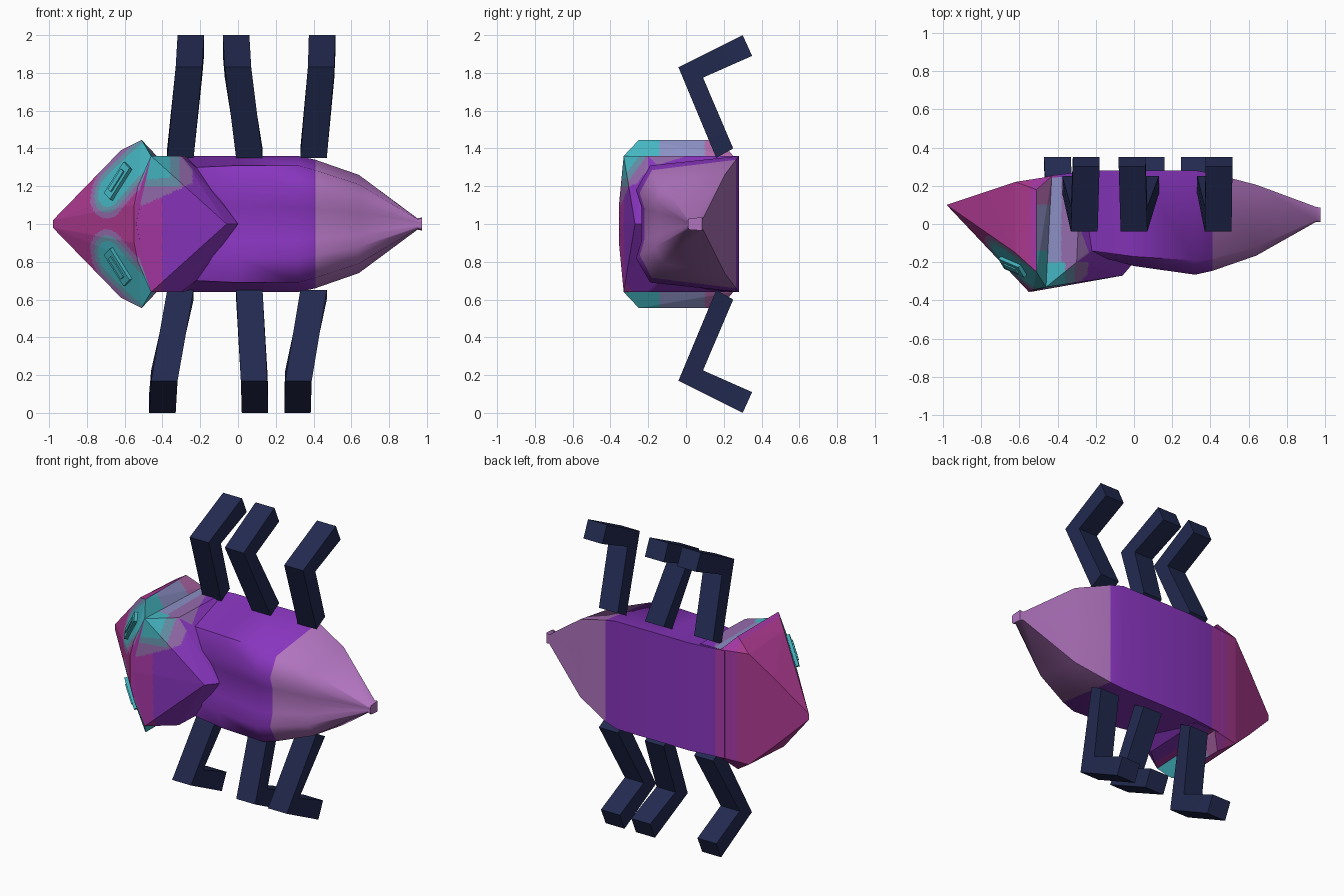
import bpy, bmesh
from mathutils import Vector, Matrix
from mathutils.bvhtree import BVHTree

if "Cube" in bpy.data.objects:
    bpy.data.objects.remove(bpy.data.objects["Cube"])


def material(name, rgb):
    m = bpy.data.materials.new(name)
    m.use_nodes = True
    m.diffuse_color = (*rgb, 1)
    m.node_tree.nodes["Principled BSDF"].inputs["Base Color"].default_value = (*rgb, 1)
    return m


VIOLET, MAUVE, PINK, MAGENTA, TEAL, SLATE, HAZE, LILAC, ROSE, NAVY = range(10)
MATS = [material("violet", (.25, .036, .52)), material("mauve", (.44, .175, .52)),
        material("pink", (.42, .042, .28)), material("magenta", (.39, .04, .38)),
        material("teal", (.06, .47, .54)), material("slate_teal", (.14, .30, .42)),
        material("haze", (.30, .15, .42)), material("lilac", (.26, .28, .55)),
        material("rose", (.44, .14, .40)), material("navy", (.016, .023, .08))]


def finish(name, bm, rule, angle=0.5):
    """Colour faces by a rule and turn the bmesh into an object."""
    bmesh.ops.recalc_face_normals(bm, faces=bm.faces)
    bm.normal_update()
    for f in bm.faces:
        f.material_index = rule(f.calc_center_median(), f.normal)
    me = bpy.data.meshes.new(name)
    bm.to_mesh(me)
    bm.free()
    for m in MATS:
        me.materials.append(m)
    ob = bpy.data.objects.new(name, me)
    bpy.context.collection.objects.link(ob)
    bpy.ops.object.select_all(action='DESELECT')
    ob.select_set(True)
    bpy.context.view_layer.objects.active = ob
    bpy.ops.object.shade_smooth_by_angle(angle=angle)


def loft(rings):
    bm = bmesh.new()
    rows = [[bm.verts.new(p) for p in r] for r in rings]
    n = len(rows[0])
    for a, b in zip(rows, rows[1:]):
        for i in range(n):
            j = (i + 1) % n
            bm.faces.new((a[i], a[j], b[j], b[i]))
    bm.faces.new(rows[0])
    bm.faces.new(rows[-1])
    return bm


def mirrored_hull(points, cuts):
    """Convex hull of points (x, y, half height) mirrored about z = 1."""
    bm = bmesh.new()
    for p in points:
        for s in ((1, -1) if p[2] else (1,)):
            bm.verts.new((p[0], p[1], 1 + s * p[2]))
    r = bmesh.ops.convex_hull(bm, input=bm.verts)
    loose = {g for g in r["geom_interior"] + r["geom_unused"] if isinstance(g, bmesh.types.BMVert)}
    bmesh.ops.delete(bm, geom=list(loose), context='VERTS')
    bmesh.ops.recalc_face_normals(bm, faces=bm.faces)
    tree = BVHTree.FromBMesh(bm)
    bmesh.ops.subdivide_edges(bm, edges=bm.edges, cuts=cuts, use_grid_fill=True)
    return bm, tree


def patch_distance(c):
    """Distance to the line running from the eye to the shoulder."""
    p = Vector((c.x, c.y, 1 + abs(c.z - 1)))
    a, b = Vector((-.67, -.18, 1.18)), Vector((-.43, -.28, 1.37))
    t = max(0, min(1, (p - a).dot(b - a) / (b - a).length_squared))
    return (p - a - t * (b - a)).length


# Body: x, belly y, belly half width, shoulder y, shoulder half width, bump y, spine y
SECTIONS = [(-.46, .25, .36, -.25, .33, -.28, -.28),
            (-.22, .28, .36, -.14, .30, -.16, -.14),
            (0, .28, .36, -.17, .31, -.22, -.19),
            (.32, .28, .36, -.19, .31, -.265, -.235),
            (.41, .265, .34, -.18, .285, -.245, -.22),
            (.64, .205, .26, -.12, .21, -.165, -.15),
            (.95, .09, .03, .02, .025, .01, .015),
            (.975, .085, .035, .015, .03, .01, .01)]
rings = []
for x, yb, hb, ys, hs, yd, yc in SECTIONS:
    half = [(yb, hb), (ys, hs), (yd, hs * .58), (yc, hs * .28)]
    rings.append([(x, yb, 1)] + [(x, y, 1 + h) for y, h in half] + [(x, yc, 1)]
                 + [(x, y, 1 - h) for y, h in reversed(half)])
bm = loft(rings)
bmesh.ops.bisect_plane(bm, geom=bm.verts[:] + bm.edges[:] + bm.faces[:],
                       plane_co=(-.4, 0, 0), plane_no=(1, 0, 0))
finish("body", bm, lambda c, n: MAUVE if c.x > .41 else VIOLET if c.x > -.4 else MAGENTA, .95)


# Shoulder shield: pointed back plate overhanging the body, patched on its upper flank
def shield_rule(c, n):
    up = c.z - 1
    if n.z > .6:
        if c.x < -.29 - .36 * c.y:
            return TEAL if c.y < -.2 and c.x < -.36 else LILAC if c.x < -.38 else HAZE
        return VIOLET
    if n.y < -.4 and c.x < -.24 and up > .1:
        if c.x < -.36 and up > .24:
            return TEAL
        if c.x < -.31 and up > .2:
            return SLATE
        if up > .1 + .45 * (c.x + .5):
            return HAZE
    return MAGENTA if c.x < -.4 else VIOLET


bm, _ = mirrored_hull([(-.5, .24, .36), (-.46, -.33, .36), (-.54, -.355, 0), (-.06, -.27, 0),
                       (0, -.2, 0), (-.22, -.14, .30), (-.3, -.2, .36), (-.28, .25, .36)], 30)
finish("shoulder_shield", bm, shield_rule)


# Head: pointed wedge with patches around the eyes and along its rear walls
def head_rule(c, n):
    if n.x > .2 and abs(c.z - 1) > .355:
        return TEAL if c.y < -.14 else LILAC if c.y < .1 else ROSE
    d = patch_distance(c)
    if n.y < -.4 and n.x < .2 and d < .155:
        return TEAL if d < .095 else SLATE if d < .125 else HAZE
    return PINK if c.x < -.54 else MAGENTA


bm, tree = mirrored_hull([(-.98, .1, .02), (-.77, .17, .23), (-.62, .22, .37), (-.62, -.15, .39),
                          (-.51, .18, .445), (-.51, -.25, .445), (-.46, -.33, .36),
                          (-.53, -.345, .2), (-.55, -.355, .1), (-.43, .25, .36)], 30)
finish("head", bm, head_rule)

# Eyes: slanted slabs with a raised inner bar, seated on the head surface
for side, word in ((1, "upper"), (-1, "lower")):
    spot, normal, _, _ = tree.find_nearest(Vector((-.63, -.22, 1 + side * .225)))
    along = Vector((.42, -.3, side * .85))
    along = (along - along.dot(normal) * normal).normalized()
    frame = Matrix((along, normal.cross(along), normal)).transposed().to_4x4()
    bm = bmesh.new()
    for size in ((.2, .07, .04), (.13, .03, .055)):
        bmesh.ops.create_cube(bm, size=1, matrix=Matrix.Translation(spot) @ frame
                              @ Matrix.Diagonal((*size, 1)))
    finish(word + "_eye", bm, lambda c, n: TEAL)

# Legs: bent bars, given by x at the hip, knee and foot
PROFILE = [((.16, .35), (.25, .40)), ((-.04, .83), (.09, .775)), ((.30, 1.0), (.35, .89))]
LEGS = {1: [(-.305, -.26, -.25), (.06, 0, -.01), (.4, .44, .445)],
        -1: [(-.305, -.39, -.4), (.06, .085, .09), (.4, .32, .315)]}
for side, rows in LEGS.items():
    for row, place in zip(rows, ("front", "middle", "rear")):
        rings = []
        for x, ((y1, h1), (y2, h2)) in zip(row, PROFILE):
            rings.append([(x - .07, y1, 1 + side * h1), (x + .07, y1, 1 + side * h1),
                          (x + .07, y2, 1 + side * h2), (x - .07, y2, 1 + side * h2)])
        finish(place + ("_upper_leg" if side > 0 else "_lower_leg"), loft(rings),
               lambda c, n: NAVY)
